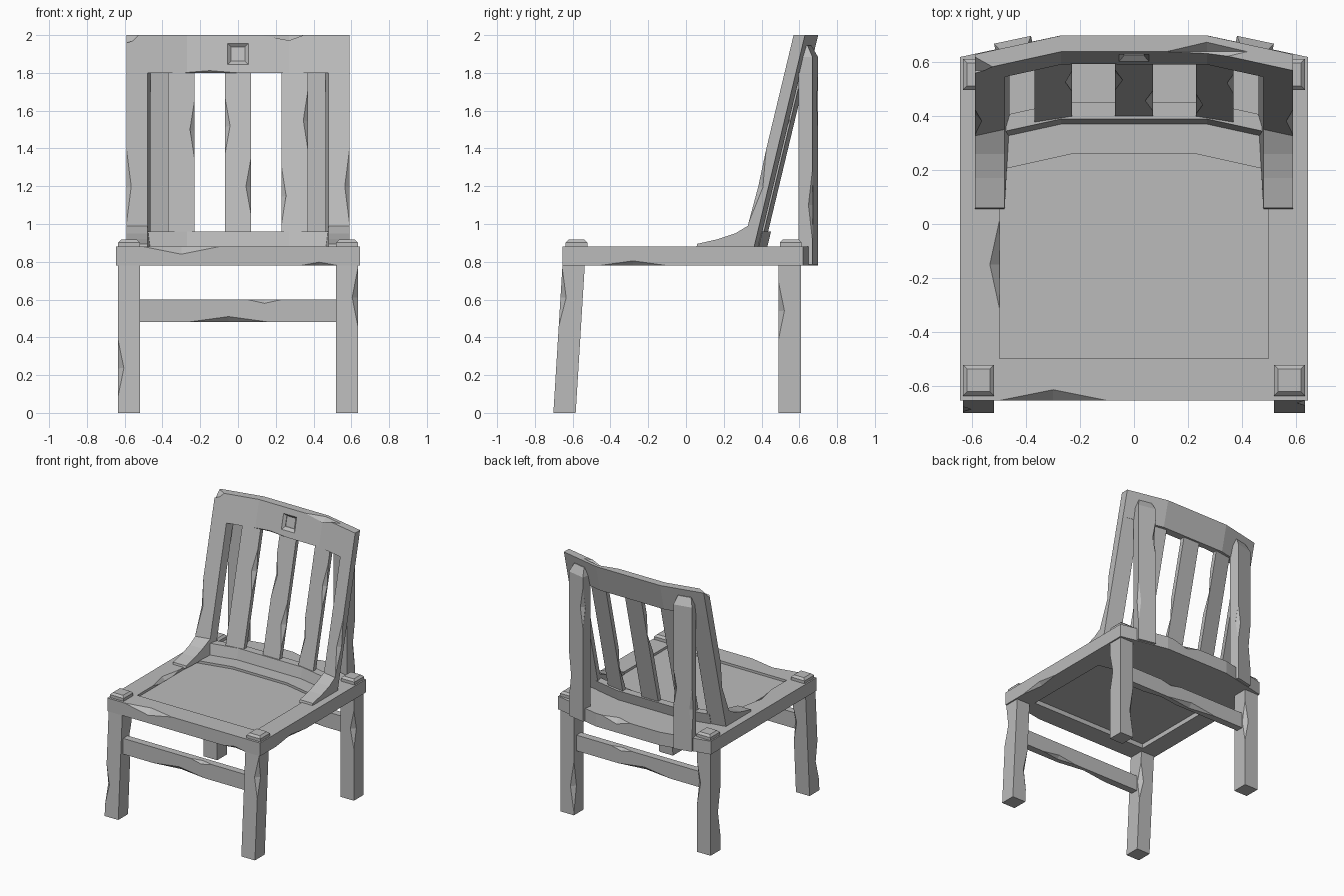
import bpy, bmesh, math, random
from mathutils import Vector, Matrix

random.seed(4)
if "Cube" in bpy.data.objects:
    bpy.data.objects.remove(bpy.data.objects["Cube"])

GREY = (0.5, 0.5, 0.5, 1)
wood = bpy.data.materials.new("grey_wood")
wood.use_nodes = True
wood.diffuse_color = GREY
wood.node_tree.nodes["Principled BSDF"].inputs["Base Color"].default_value = GREY


def add_object(name, bm):
    bmesh.ops.recalc_face_normals(bm, faces=bm.faces[:])
    mesh = bpy.data.meshes.new(name)
    bm.to_mesh(mesh)
    bm.free()
    mesh.materials.append(wood)
    obj = bpy.data.objects.new(name, mesh)
    bpy.context.scene.collection.objects.link(obj)
    return obj


def loft(name, sections, closed=False):
    """Skin matching cross-sections, capped at the ends or closed as a ring."""
    bm = bmesh.new()
    rings = [[bm.verts.new(p) for p in s] for s in sections]
    pairs = list(zip(rings, rings[1:]))
    if closed:
        pairs.append((rings[-1], rings[0]))
    else:
        bm.faces.new(rings[0])
        bm.faces.new(rings[-1])
    for a, b in pairs:
        for i in range(len(a)):
            j = (i + 1) % len(a)
            bm.faces.new((a[i], a[j], b[j], b[i]))
    return add_object(name, bm)


def rect(cx, cy, z, w, d):
    w, d = w / 2, d / 2
    return [(cx - w, cy - d, z), (cx + w, cy - d, z), (cx + w, cy + d, z), (cx - w, cy + d, z)]


def carve(obj, cutter):
    """Subtract the cutter, then bake the result and drop the cutter."""
    cutter.hide_render = True
    mod = obj.modifiers.new("carve", 'BOOLEAN')
    mod.operation, mod.solver, mod.object = 'DIFFERENCE', 'EXACT', cutter
    deps = bpy.context.evaluated_depsgraph_get()
    mesh = bpy.data.meshes.new_from_object(obj.evaluated_get(deps))
    obj.modifiers.clear()
    obj.data = mesh
    bpy.data.objects.remove(cutter)


def chip(obj, centre, along, half, r):
    """Chop a tapering sliver off an edge with a stretched octahedron."""
    bm = bmesh.new()
    ends = [bm.verts.new((0, 0, s * half)) for s in (-1, 1)]
    ring = [bm.verts.new(p) for p in ((r, 0, 0), (0, r, 0), (-r, 0, 0), (0, -r, 0))]
    for i in range(4):
        for e in ends:
            bm.faces.new((ring[i], ring[(i + 1) % 4], e))
    turn = Vector(along).to_track_quat('Z', 'Y').to_matrix().to_4x4()
    bm.transform(Matrix.Translation(centre) @ turn)
    carve(obj, add_object("chip_cutter", bm))


X, Y, Z = (1, 0, 0), (0, 1, 0), (0, 0, 1)
SLOPE = 0.24
LEAN = (0, SLOPE, 1)
THICK = 0.06


def front_y(x, z):
    """Front surface of the leaning, bowed backrest."""
    return 0.39 + (z - 0.96) * SLOPE - 0.07 * max(0, (abs(x) - 0.27) / 0.32)


# Seat frame with a bowed back edge and a sunken panel
half_outer = [(0.645, -0.655), (0.645, 0.62), (0.27, 0.70)]
half_inner = [(0.5, -0.5), (0.5, 0.2), (0.23, 0.26)]


def mirror_outline(half):
    return half + [(-x, y) for x, y in reversed(half)]


LOW, HIGH = 0.78, 0.88
outer, inner = mirror_outline(half_outer), mirror_outline(half_inner)
seat = loft("seat_frame", [[(*o, LOW), (*o, HIGH), (*i, HIGH), (*i, LOW)]
                           for o, i in zip(outer, inner)], closed=True)
chip(seat, (-0.3, -0.655, HIGH), X, 0.2, 0.04)
chip(seat, (0.43, -0.655, LOW), X, 0.1, 0.018)
chip(seat, (0.645, -0.28, LOW), Y, 0.18, 0.025)
chip(seat, (-0.5, -0.15, HIGH), Y, 0.16, 0.035)
chip(seat, (0.1, 0.70, HIGH), X, 0.12, 0.035)
loft("seat_panel", [[(*p, z) for p in inner] for z in (0.815, 0.862)])

# Legs, corner caps and stretchers
for side, s in (("right", -1), ("left", 1)):
    x = s * 0.577
    for end, foot_y, top_y in (("front", -0.643, -0.595), ("rear", 0.55, 0.55)):
        leg = loft(f"{end}_leg_{side}", [rect(x, foot_y, 0, 0.115, 0.118),
                                         rect(x, top_y, LOW, 0.115, 0.118)])
        lean = (0, (top_y - foot_y) / LOW, 1)
        for sx, sy, z in ((1, -s, 0.58), (-1, s, 0.25)):
            z += random.uniform(-0.06, 0.06)
            chip(leg, (x + sx * 0.0575, foot_y + lean[1] * z + sy * 0.059, z), lean,
                 random.uniform(0.14, 0.2), 0.03)
        cap_y = -0.58 if end == "front" else 0.555
        loft(f"{end}_cap_{side}", [rect(x, cap_y, HIGH, 0.115, 0.115),
                                   rect(x, cap_y, 0.902, 0.115, 0.115),
                                   rect(x, cap_y, 0.917, 0.085, 0.085)])

for end, y, s in (("front", -0.615, -1), ("rear", 0.55, 1)):
    bar = loft(f"{end}_stretcher", [rect(0, y, 0.48, 1.05, 0.055), rect(0, y, 0.60, 1.05, 0.055)])
    chip(bar, (-0.05, y + s * 0.0275, 0.48), X, 0.22, 0.03)
    chip(bar, (0.14, y + s * 0.0275, 0.60), X, 0.09, 0.02)
    chip(bar, (0.2, y - s * 0.0275, 0.48), X, 0.15, 0.022)


# Bowed rails of the backrest
def rail(name, half_width, low, high):
    xs = (-half_width, -0.27, 0.27, half_width)
    return loft(name, [[(x, front_y(x, z) + d, z) for z, d in
                        ((low, 0), (low, THICK), (high, THICK), (high, 0))] for x in xs])


top_rail = rail("top_rail", 0.59, 1.80, 2.0)
bottom_rail = rail("bottom_rail", 0.48, 0.87, 0.96)
chip(top_rail, (0.27, front_y(0.27, 2), 2.0), X, 0.15, 0.035)
chip(top_rail, (-0.59, front_y(0.59, 2), 2.0), X, 0.09, 0.05)
chip(top_rail, (-0.15, front_y(0, 1.8), 1.80), X, 0.15, 0.015)

# Square bevelled recess in the top rail
steps = ((-0.02, 0.125), (0.001, 0.11), (0.018, 0.075), (0.022, 0.075))
cutter = loft("recess_cutter", [[(a * w / 2, front_y(0, 1.9 + b * w / 2) + d, 1.9 + b * w / 2)
                                 for a, b in ((-1, -1), (1, -1), (1, 1), (-1, 1))]
                                for d, w in steps])
carve(top_rail, cutter)

# Stiles with a foot sweeping forward, and supporting rear posts
foot = [(0.055, 0.875), (0.06, 0.895), (0.17, 0.92), (0.26, 0.95)]
for side, s in (("right", -1), ("left", 1)):
    sections = []
    for x, back_x in ((0.48, 0.462), (0.59, 0.59)):
        sec = [(s * x, y, z) for y, z in foot]
        sec += [(s * x, front_y(x, z), z) for z in (0.99, 1.81)]
        sec += [(s * back_x, front_y(x, z) + THICK, z) for z in (1.81, 0.875)]
        sections.append(sec)
    stile = loft(f"back_stile_{side}", sections)
    chip(stile, (s * 0.59, front_y(0.59, 1.2), 1.2), LEAN, 0.2, 0.03)

    post = loft(f"rear_post_{side}", [rect(0, 0, 0.785, 0.14, 0.075),
                                      rect(0, 0, 1.885, 0.14, 0.075),
                                      rect(0, -0.014, 1.945, 0.10, 0.042)])
    post.data.transform(Matrix.Translation((s * 0.443, 0.647, 0))
                        @ Matrix.Rotation(-s * math.radians(12), 4, 'Z'))
    chip(post, (s * 0.382, 0.698, 1.45 + s * 0.2), Z, 0.15, 0.03)
    chip(post, (s * 0.519, 0.669, 1.1), Z, 0.18, 0.025)

# Three leaning slats
for name, x, nicks in (("right", -0.30, ((1, 1.5),)),
                       ("middle", 0, ((-1, 1.52), (1, 1.2))),
                       ("left", 0.30, ((-1, 1.15), (1, 1.55)))):
    slat = loft(f"back_slat_{name}", [[(x + a * 0.07, front_y(x + a * 0.07, z) + d, z)
                                       for a, d in ((-1, 0.01), (1, 0.01), (1, 0.045), (-1, 0.045))]
                                      for z in (0.94, 1.82)])
    for a, z in nicks:
        edge = x + a * 0.07
        chip(slat, (edge, front_y(edge, z) + 0.01, z), LEAN, 0.16, 0.028)
